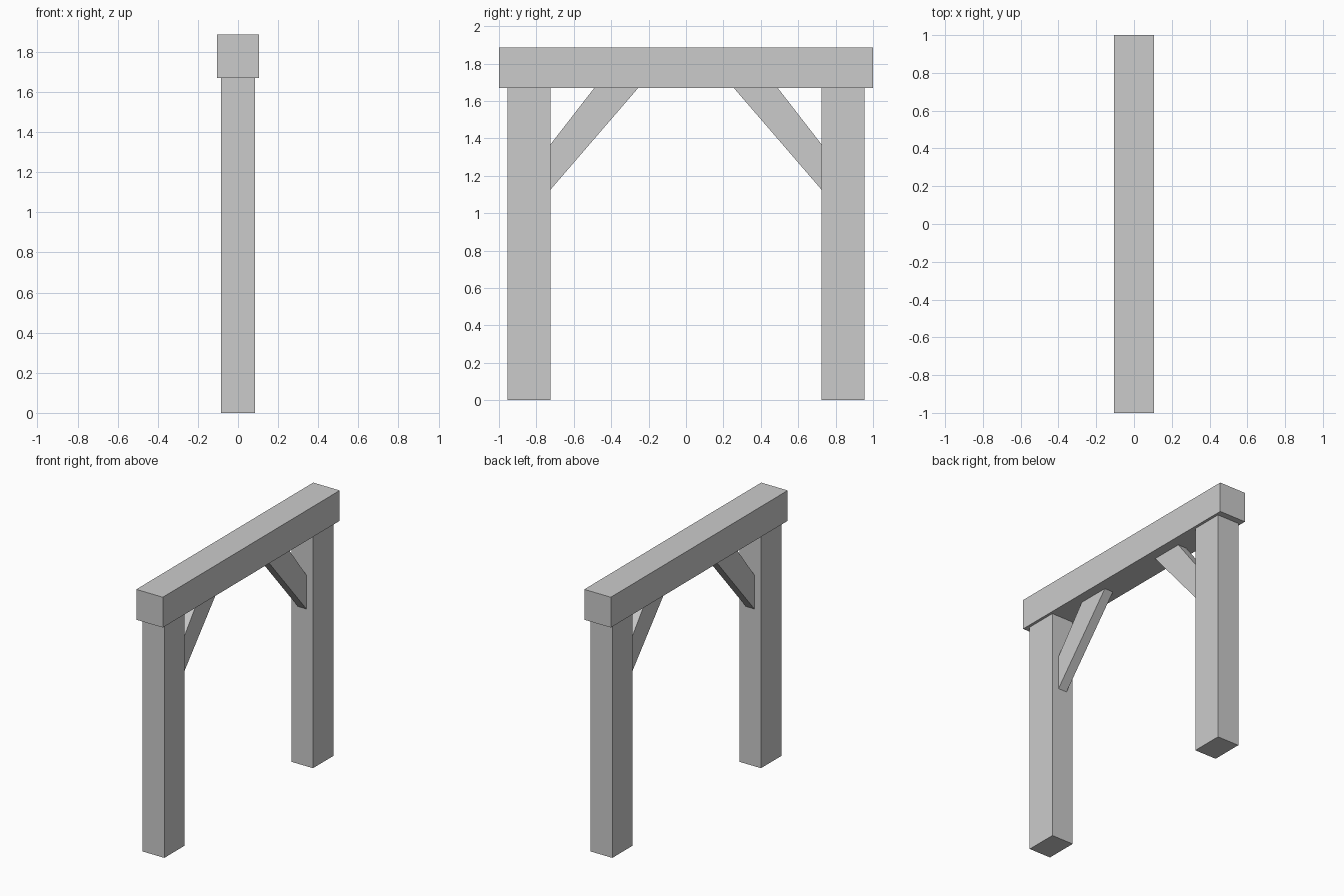
import bpy
import bmesh

if "Cube" in bpy.data.objects:
    bpy.data.objects.remove(bpy.data.objects["Cube"])


def prism(name, profile, half_width):
    """Extrude a (y, z) profile symmetrically along x."""
    bm = bmesh.new()
    face = bm.faces.new([bm.verts.new((-half_width, y, z)) for y, z in profile])
    ext = bmesh.ops.extrude_face_region(bm, geom=[face])
    verts = [v for v in ext["geom"] if isinstance(v, bmesh.types.BMVert)]
    bmesh.ops.translate(bm, verts=verts, vec=(2 * half_width, 0, 0))
    bmesh.ops.recalc_face_normals(bm, faces=bm.faces)
    mesh = bpy.data.meshes.new(name)
    bm.to_mesh(mesh)
    bm.free()
    obj = bpy.data.objects.new(name, mesh)
    bpy.context.collection.objects.link(obj)
    return obj


def rect(y0, y1, z0, z1):
    return [(y0, z0), (y1, z0), (y1, z1), (y0, z1)]


BEAM_Z = 1.67
POST_IN, POST_OUT = 0.725, 0.955

# Top beam
prism("beam", rect(-1, 1, BEAM_Z, 1.887), 0.105)

# Posts and diagonal braces, mirrored front to back
brace = [(POST_IN, 1.125), (POST_IN, 1.367), (0.49, BEAM_Z), (0.255, BEAM_Z)]
for side, s in (("front", -1), ("back", 1)):
    prism(side + "_post", rect(s * POST_IN, s * POST_OUT, 0, BEAM_Z), 0.086)
    prism(side + "_brace", [(s * y, z) for y, z in brace], 0.034)
